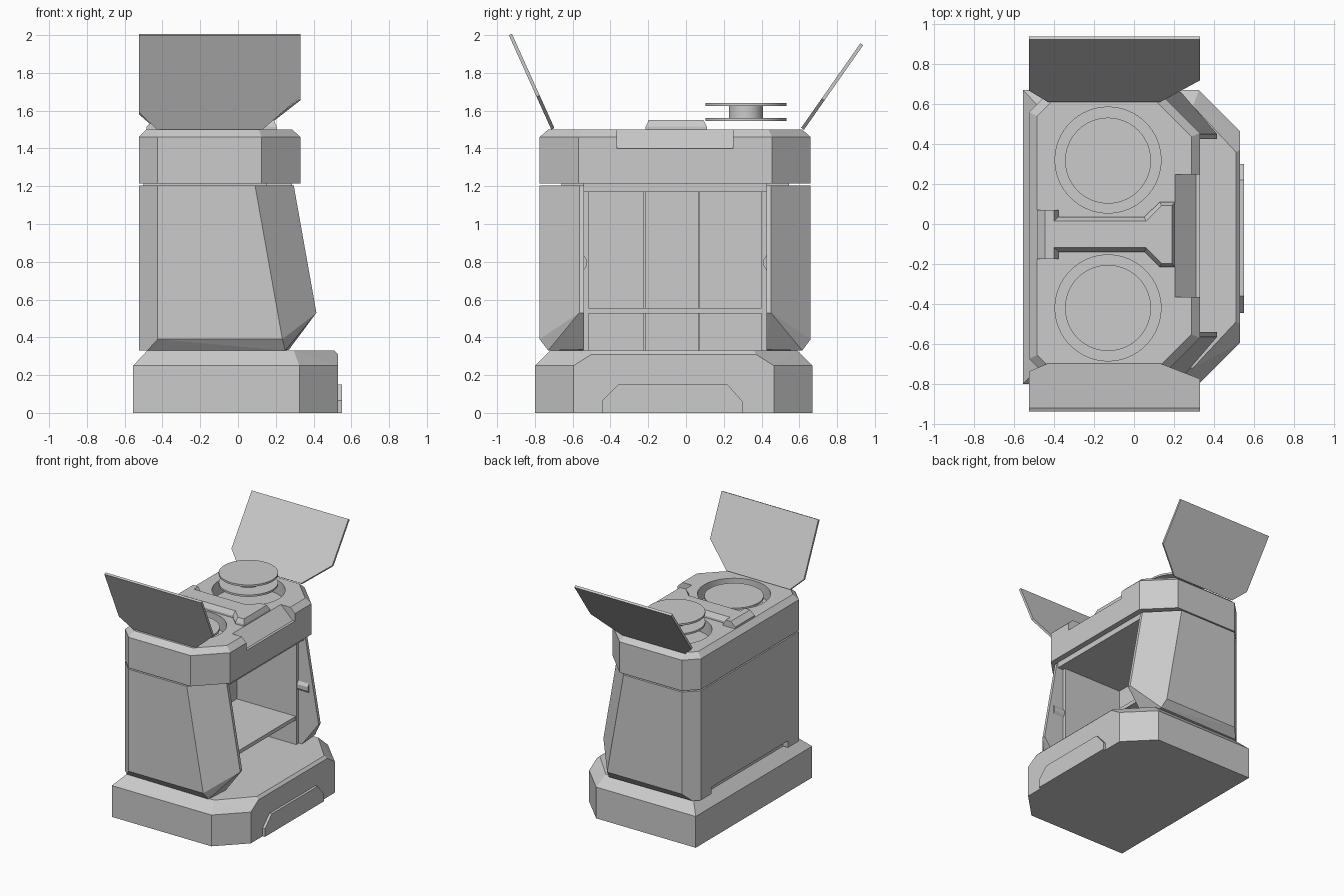
import bpy, bmesh, math
from mathutils import Vector

if "Cube" in bpy.data.objects:
    bpy.data.objects.remove(bpy.data.objects["Cube"], do_unlink=True)

GREY = bpy.data.materials.new("plain_grey")
GREY.use_nodes = True
GREY.diffuse_color = (0.6, 0.6, 0.6, 1)
GREY.node_tree.nodes["Principled BSDF"].inputs["Base Color"].default_value = (0.6, 0.6, 0.6, 1)


def finish(bm, name):
    bmesh.ops.recalc_face_normals(bm, faces=bm.faces)
    mesh = bpy.data.meshes.new(name)
    bm.to_mesh(mesh)
    bm.free()
    mesh.materials.append(GREY)
    ob = bpy.data.objects.new(name, mesh)
    bpy.context.collection.objects.link(ob)
    return ob


def hull(name, points):
    """Convex solid around the given corners."""
    bm = bmesh.new()
    for p in points:
        bm.verts.new(p)
    bmesh.ops.convex_hull(bm, input=bm.verts)
    bmesh.ops.dissolve_limit(bm, angle_limit=0.01, verts=bm.verts, edges=bm.edges)
    return finish(bm, name)


def loft(name, rings):
    """Solid joining matching rings of points, capped at both ends."""
    bm = bmesh.new()
    loops = [[bm.verts.new(p) for p in ring] for ring in rings]
    n = len(loops[0])
    for a, b in zip(loops, loops[1:]):
        for i in range(n):
            bm.faces.new((a[i], a[(i + 1) % n], b[(i + 1) % n], b[i]))
    bm.faces.new(loops[0])
    bm.faces.new(loops[-1])
    return finish(bm, name)


def box(name, x, y, z):
    return hull(name, [(i, j, k) for i in x for j in y for k in z])


def disc(name, x, y, r, z0, z1):
    bm = bmesh.new()
    bmesh.ops.create_cone(bm, cap_ends=True, segments=64, radius1=r, radius2=r, depth=z1 - z0)
    bmesh.ops.translate(bm, verts=bm.verts, vec=(x, y, (z0 + z1) / 2))
    ob = finish(bm, name)
    select(ob)
    bpy.ops.object.shade_smooth_by_angle(angle=math.radians(30))
    return ob


def select(ob):
    bpy.ops.object.select_all(action='DESELECT')
    ob.select_set(True)
    bpy.context.view_layer.objects.active = ob


def cut(ob, cutter):
    cutter.hide_render = True
    mod = ob.modifiers.new("cut", 'BOOLEAN')
    mod.operation, mod.solver, mod.object = 'DIFFERENCE', 'EXACT', cutter
    select(ob)
    bpy.ops.object.modifier_apply(modifier=mod.name)
    bpy.data.objects.remove(cutter, do_unlink=True)


def mirror(points, mid):
    """Points reflected in y about a middle line."""
    return [(p[0], 2 * mid - p[1], p[2]) for p in points]


def both(points, mid):
    return points + mirror(points, mid)


MID = -0.0575

# Base with cut corners and bevelled rim
base = [(x, y, z) for z in (0, 0.25) for x, y in ((-0.555, -0.80), (0.325, -0.80), (0.53, -0.595))]
base += [(0.53, -0.5, 0.31), (0.51, -0.49, 0.33), (0.295, -0.72, 0.33), (-0.48, -0.72, 0.33)]
hull("base", both(base, -0.065))
plate = [(-0.445, 0), (-0.445, 0.065), (-0.36, 0.15), (0.22, 0.15), (0.30, 0.06), (0.30, 0)]
loft("base_front_plate", [[(x, y, z) for y, z in plate] for x in (0.52, 0.55)])

# Side pillars with raked front, inner liners and latch tabs
pillar = [(-0.525, -0.675, 0.33), (-0.525, -0.675, 1.205), (-0.425, -0.775, 0.39),
          (-0.425, -0.775, 1.205), (-0.48, -0.72, 0.33), (0.25, -0.73, 0.33),
          (0.235, -0.775, 0.39), (0.09, -0.775, 1.205), (0.295, -0.565, 1.205),
          (0.415, -0.565, 0.53), (0.27, -0.54, 0.335), (0.295, -0.54, 1.205),
          (0.415, -0.54, 0.53), (-0.525, -0.54, 0.33), (-0.525, -0.54, 1.205)]
liner = [(x, y, z) for y in (-0.545, -0.515)
         for x, z in ((-0.3, 0.33), (0.235, 0.33), (0.235, 1.18), (-0.3, 1.18))]
tab = [(x, y, z) for x in (0.22, 0.33)
       for y, z in ((-0.545, 0.75), (-0.525, 0.78), (-0.525, 0.81), (-0.545, 0.84))]
for name, points in (("pillar", pillar), ("pillar_liner", liner), ("latch_tab", tab)):
    hull("right_" + name, points)
    hull("left_" + name, mirror(points, MID))

# Back wall, ceiling and interior shelf
box("back_wall", (-0.525, -0.3), (-0.55, 0.435), (0.385, 1.205))
box("back_wall_foot", (-0.48, -0.3), (-0.55, 0.435), (0.32, 0.39))
for i, (y0, y1) in enumerate(((-0.515, -0.222), (-0.218, 0.068), (0.072, 0.4))):
    box("inner_back_panel_%d" % (i + 1), (-0.305, -0.29), (y0, y1), (0.33, 1.17))
box("ceiling", (-0.35, 0.285), (-0.545, 0.43), (1.17, 1.22))
box("neck", (-0.5, 0.15), (-0.66, 0.545), (1.18, 1.22))
box("shelf", (-0.3, 0.23), (-0.516, 0.401), (0.525, 0.555))

# Head block with bevelled top edge
rim = [(-0.525, -0.675), (-0.425, -0.775), (0.125, -0.775), (0.33, -0.57)]
top = [(-0.485, -0.655), (-0.41, -0.73), (0.11, -0.73), (0.288, -0.552)]
head_points = [(x, y, z) for z in (1.215, 1.46) for x, y in rim] + [(x, y, 1.5) for x, y in top]
head = hull("head", both(head_points, MID))

# Sloped front notch and the two round wells
slope = ((0.205, 1.5), (0.31, 1.4), (0.4, 1.4), (0.4, 1.6), (0.205, 1.6))
cut(head, loft("notch_cutter", [[(x, y, z) for x, z in slope] for y in (-0.365, 0.248)]))
for y in (-0.42, 0.32):
    cut(head, disc("well_cutter", -0.13, y, 0.265, 1.39, 1.6))

# Spools: one sunk in its well, one lifted clear of it
for name, y, z in (("sunk", -0.42, 1.39), ("lifted", 0.317, 1.545)):
    disc(name + "_spool_lower_flange", -0.13, y, 0.215, z, z + 0.015)
    disc(name + "_spool_core", -0.13, y, 0.09, z + 0.01, z + 0.085)
    disc(name + "_spool_upper_flange", -0.13, y, 0.215, z + 0.08, z + 0.095)

# Raised bridge between the wells
foot = [(-0.485, 0.122), (-0.378, 0.122), (-0.378, 0.087), (0.052, 0.087), (0.128, 0.162), (0.205, 0.162)]
crest = [(-0.445, 0.122), (-0.4, 0.122), (-0.4, 0.066), (0.06, 0.066), (0.138, 0.145), (0.19, 0.145)]


def ring(half, z):
    return [(x, y - 0.052, z) for x, y in half] + [(x, -y - 0.052, z) for x, y in reversed(half)]


loft("bridge", [ring(foot, 1.495), ring(foot, 1.515), ring(crest, 1.55)])

# Open lids hinged on both ends
outline = [(-0.43, 0), (0.13, 0), (0.33, 0.19), (0.33, 0.547), (-0.525, 0.547), (-0.525, 0.1)]
for name, y, run, rise in (("front_lid", -0.705, -0.225, 0.5), ("back_lid", 0.617, 0.315, 0.45)):
    along = Vector((0, run, rise)).normalized()
    across = Vector((0, along.z, -along.y)) * 0.009
    mid = Vector((0, y, 1.504))
    loft(name, [[mid + along * v + across * s + Vector((x, 0, 0)) for x, v in outline]
                for s in (-1, 1)])
